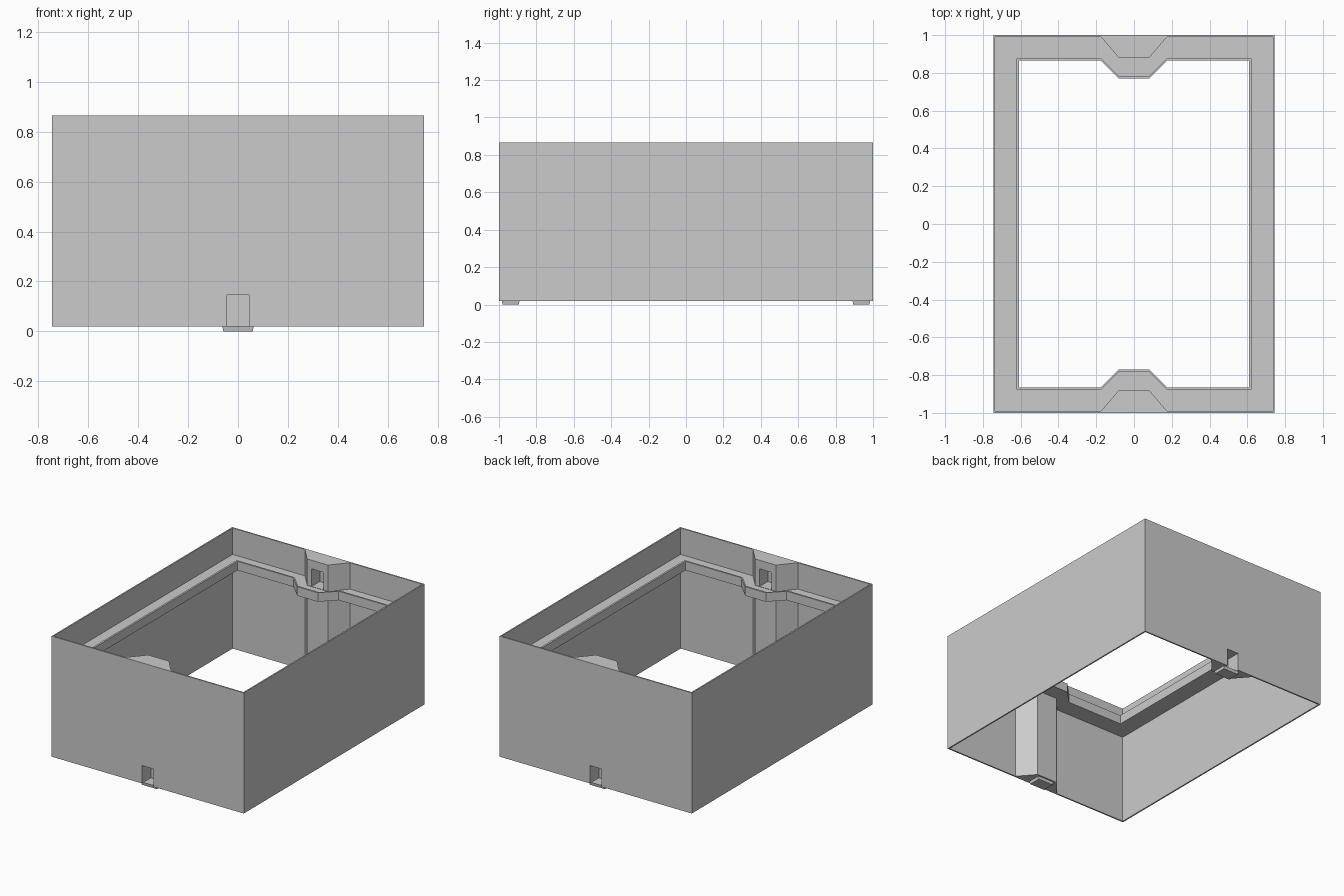
import bpy, bmesh

if "Cube" in bpy.data.objects:
    bpy.data.objects.remove(bpy.data.objects["Cube"])


def loop(hx, hy, bump, z):
    """Rectangle outline whose short sides carry a trapezoid pushed inward by 'bump'."""
    far = [(-hx, hy), (-.175, hy), (-.08, hy - bump),
           (.08, hy - bump), (.175, hy), (hx, hy)]
    return [(x, y, z) for x, y in far + [(-x, -y) for x, y in far]]


def make(name, bm):
    bmesh.ops.recalc_face_normals(bm, faces=bm.faces)
    mesh = bpy.data.meshes.new(name)
    bm.to_mesh(mesh)
    bm.free()
    ob = bpy.data.objects.new(name, mesh)
    bpy.context.collection.objects.link(ob)
    return ob


def ring(name, section):
    """Sweep a closed cross-section of (hx, hy, bump, z) around the frame."""
    bm = bmesh.new()
    rows = [[bm.verts.new(p) for p in loop(*s)] for s in section]
    for i, a in enumerate(rows):
        b = rows[(i + 1) % len(rows)]
        for j in range(len(a)):
            k = (j + 1) % len(a)
            bm.faces.new((a[j], a[k], b[k], b[j]))
    return make(name, bm)


def box(name, x, y, z, taper=0):
    """Box from ranges; the bottom shrinks by 'taper'."""
    bm = bmesh.new()
    bmesh.ops.create_cube(bm, size=1)
    for v in bm.verts:
        t = taper if v.co.z < 0 else 0
        v.co = [r[0] + t if c < 0 else r[1] - t
                for c, r in zip(v.co[:2], (x, y))] + [z[0] if v.co.z < 0 else z[1]]
    return make(name, bm)


# Thin outer shell with a solid column on each short side
shell = ring("shell", [(.745, 1, 0, .02), (.745, 1, 0, .865),
                       (.735, .99, .11, .865), (.735, .99, .11, .02)])

# Inner ledge with a raised lip, following the columns
ring("ledge", [(.736, .991, .11, .65), (.61, .865, .095, .65), (.61, .865, .095, .713),
               (.623, .877, .095, .713), (.623, .877, .095, .68), (.736, .991, .11, .68)])

for side, label in ((-1, "front"), (1, "back")):
    def span(a, b):
        return sorted((side * a, side * b))

    # Outer foot notch and inner column socket
    for y, z in ((span(.90, 1.1), (-.05, .145)), (span(.7, .97), (.682, .805))):
        cutter = box("cutter", (-.045, .045), y, z)
        cutter.hide_render = True
        mod = shell.modifiers.new("slot", 'BOOLEAN')
        mod.operation = 'DIFFERENCE'
        mod.solver = 'EXACT'
        mod.object = cutter
        bpy.context.view_layer.objects.active = shell
        bpy.ops.object.modifier_apply(modifier=mod.name)
        bpy.data.objects.remove(cutter)

    # Stacking tab below the column
    box(label + "_tab", (-.063, .063), span(.89, .985), (0, .021), .004)
